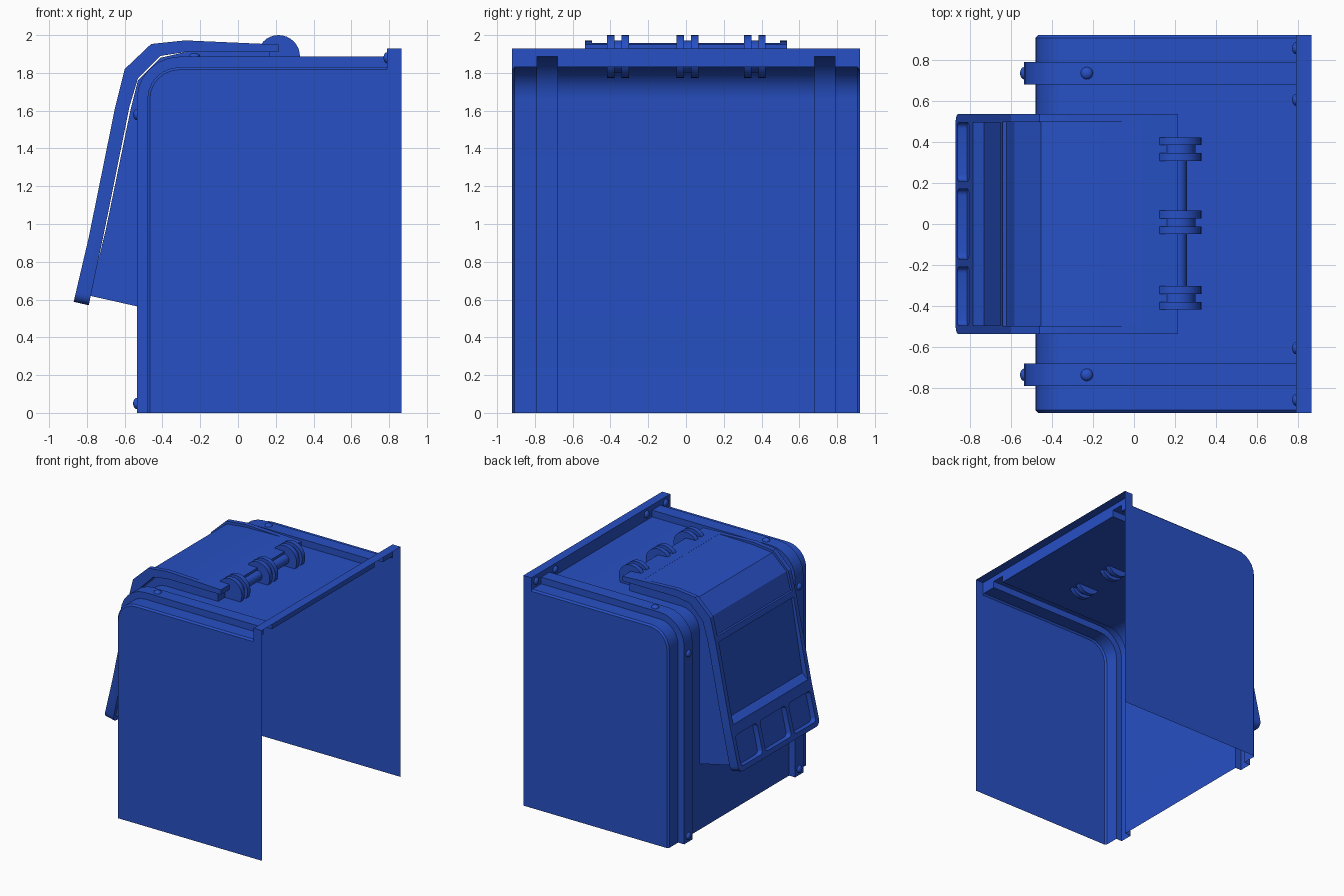
import bpy, bmesh
from math import sin, cos, pi
from mathutils import Matrix, Vector

if "Cube" in bpy.data.objects:
    bpy.data.objects.remove(bpy.data.objects["Cube"])

blue = bpy.data.materials.new("blue_paint")
blue.diffuse_color = (0.02, 0.08, 0.55, 1)
blue.use_nodes = True
blue.node_tree.nodes["Principled BSDF"].inputs["Base Color"].default_value = blue.diffuse_color


def finish(name, bm, smooth=True):
    bmesh.ops.recalc_face_normals(bm, faces=bm.faces[:])
    me = bpy.data.meshes.new(name)
    bm.to_mesh(me)
    bm.free()
    ob = bpy.data.objects.new(name, me)
    bpy.context.collection.objects.link(ob)
    me.materials.append(blue)
    if smooth:
        bpy.ops.object.select_all(action='DESELECT')
        ob.select_set(True)
        bpy.context.view_layer.objects.active = ob
        bpy.ops.object.shade_smooth_by_angle(angle=0.52)
    return ob


def prism(pts, y0, y1, skip=()):
    """Extrude an xz profile along y; skip lists profile edges left open."""
    bm = bmesh.new()
    a = [bm.verts.new((x, y0, z)) for x, z in pts]
    b = [bm.verts.new((x, y1, z)) for x, z in pts]
    bm.faces.new(a)
    bm.faces.new(b[::-1])
    n = len(pts)
    for i in range(n):
        if i not in skip:
            j = (i + 1) % n
            bm.faces.new((a[i], b[i], b[j], a[j]))
    return bm


def bevel_x_edges(bm, width, xmax=9):
    """Round the edges that run front to back across the lid panel."""
    es = []
    for e in bm.edges:
        d = e.verts[1].co - e.verts[0].co
        if abs(d.x) > abs(d.z) and abs(d.y) < 1e-5 and max(v.co.x for v in e.verts) < xmax:
            es.append(e)
    bmesh.ops.bevel(bm, geom=es, offset=width, segments=4, profile=0.5, affect='EDGES')


def cut(target, bm):
    c = finish("cutter", bm, False)
    c.hide_render = True
    m = target.modifiers.new("cut", 'BOOLEAN')
    m.operation, m.object, m.solver = 'DIFFERENCE', c, 'EXACT'
    bpy.context.view_layer.objects.active = target
    bpy.ops.object.modifier_apply(modifier=m.name)
    bpy.data.objects.remove(c)


# Main housing: open sheet whose profile steps out at the two straps
def shell_profile(off):
    r = 0.17 + off
    p = [(-0.48 - off, 0)]
    for i in range(7):
        t = pi - i * pi / 12
        p.append((-0.31 + r * cos(t), 1.66 + r * sin(t)))
    return p + [(0.79, 1.83 + off), (0.79, 1.93), (0.865, 1.93)]


low, high, edge = shell_profile(0), shell_profile(0.056), shell_profile(-0.013)
half = [(0.92, edge), (0.907, low), (0.79, low), (0.79, high), (0.68, high), (0.68, low)]
stations = [(-y, p) for y, p in half] + half[::-1]
bm = bmesh.new()
rows = [[bm.verts.new((x, y, z)) for x, z in p] for y, p in stations]
for r0, r1 in zip(rows, rows[1:]):
    for i in range(len(low) - 1):
        quad = (r0[i], r1[i], r1[i + 1], r0[i + 1])
        if len({tuple(v.co) for v in quad}) == 4:
            bm.faces.new(quad)
for r in (rows[0], rows[-1]):
    bm.faces.new(r + [bm.verts.new((0.865, r[0].co.y, 0))])
bmesh.ops.remove_doubles(bm, verts=bm.verts[:], dist=1e-4)
finish("housing", bm)

# Chute body between housing and lid, left open where it meets the housing
body = [(0.17, 1.83), (0.17, 1.91), (-0.28, 1.91), (-0.41, 1.88), (-0.53, 1.76), (-0.57, 1.6),
        (-0.70, 0.97), (-0.785, 0.62), (-0.48, 0.552)]
back = low[1:8]
n = len(body)
finish("chute_body", prism(body + back, -0.505, 0.505, range(n - 1, n + len(back))))

# Lid: bent thick panel with rounded lower corners
outer = [(0.215, 1.95), (-0.28, 1.972), (-0.46, 1.953), (-0.60, 1.82), (-0.65, 1.62),
         (-0.79, 0.93), (-0.87, 0.588)]
inner = [(-0.79, 0.57), (-0.71, 0.95), (-0.575, 1.62), (-0.53, 1.77), (-0.41, 1.89),
         (-0.28, 1.91), (0.215, 1.91)]
bm = prism(outer + inner, -0.535, 0.535)
bevel_x_edges(bm, 0.05, -0.75)
lid = finish("lid", bm, False)

# Recesses in the lid: top panel, large window panel, three lower pockets
cut(lid, prism([(-0.8, 1.66), (-0.622, 1.66), (-0.583, 1.81), (-0.452, 1.932), (-0.28, 1.95),
                (0.04, 1.957), (0.04, 2.1), (-0.8, 2.1)], -0.497, 0.497))
cut(lid, prism([(-0.9, 0.92), (-0.793, 0.95), (-0.732, 1.0), (-0.63, 1.61), (-0.8, 1.64)],
               -0.495, 0.495))
for y0, y1 in ((-0.495, -0.21), (-0.17, 0.17), (0.21, 0.495)):
    bm = prism([(-0.95, 0.64), (-0.815, 0.62), (-0.76, 0.86), (-0.92, 0.90)], y0, y1)
    bevel_x_edges(bm, 0.03)
    cut(lid, bm)
bpy.ops.object.select_all(action='DESELECT')
lid.select_set(True)
bpy.context.view_layer.objects.active = lid
bpy.ops.object.shade_smooth_by_angle(angle=0.4)


# Hinge: spools of two discs and a hub, threaded on a rod
def cylinder(bm, r, y0, y1):
    m = Matrix.Translation((0.215, (y0 + y1) / 2, 1.887)) @ Matrix.Rotation(pi / 2, 4, 'X')
    bmesh.ops.create_cone(bm, cap_ends=True, segments=32, radius1=r, radius2=r,
                          depth=y1 - y0, matrix=m)


for k, y in enumerate((-0.36, 0.008, 0.365)):
    bm = bmesh.new()
    cylinder(bm, 0.113, y - 0.057, y - 0.019)
    cylinder(bm, 0.085, y - 0.019, y + 0.019)
    cylinder(bm, 0.113, y + 0.019, y + 0.057)
    finish(f"hinge_spool_{k + 1}", bm)
bm = bmesh.new()
cylinder(bm, 0.043, -0.31, 0.31)
finish("hinge_rod", bm)


# Domed bolts on the straps and rear flange
def bolt(name, pos, normal):
    bm = bmesh.new()
    bmesh.ops.create_uvsphere(bm, u_segments=16, v_segments=8, radius=0.03)
    bmesh.ops.delete(bm, geom=[v for v in bm.verts if v.co.z < -1e-4], context='VERTS')
    bm.transform(Matrix.Translation(pos) @ Vector((0, 0, 1)).rotation_difference(
        Vector(normal)).to_matrix().to_4x4() @ Matrix.Diagonal((1, 1, 0.65, 1)))
    finish(name, bm)


for s, side in ((-1, "near"), (1, "far")):
    for z, lvl in ((0.05, "lower"), (1.58, "upper")):
        bolt(f"strap_bolt_{lvl}_{side}", (-0.536, s * 0.735, z), (-1, 0, 0))
    bolt(f"strap_bolt_top_{side}", (-0.23, s * 0.735, 1.886), (0, 0, 1))
    for y, pos in ((0.605, "inner"), (0.857, "outer")):
        bolt(f"flange_bolt_{pos}_{side}", (0.79, s * y, 1.88), (-1, 0, 0))
